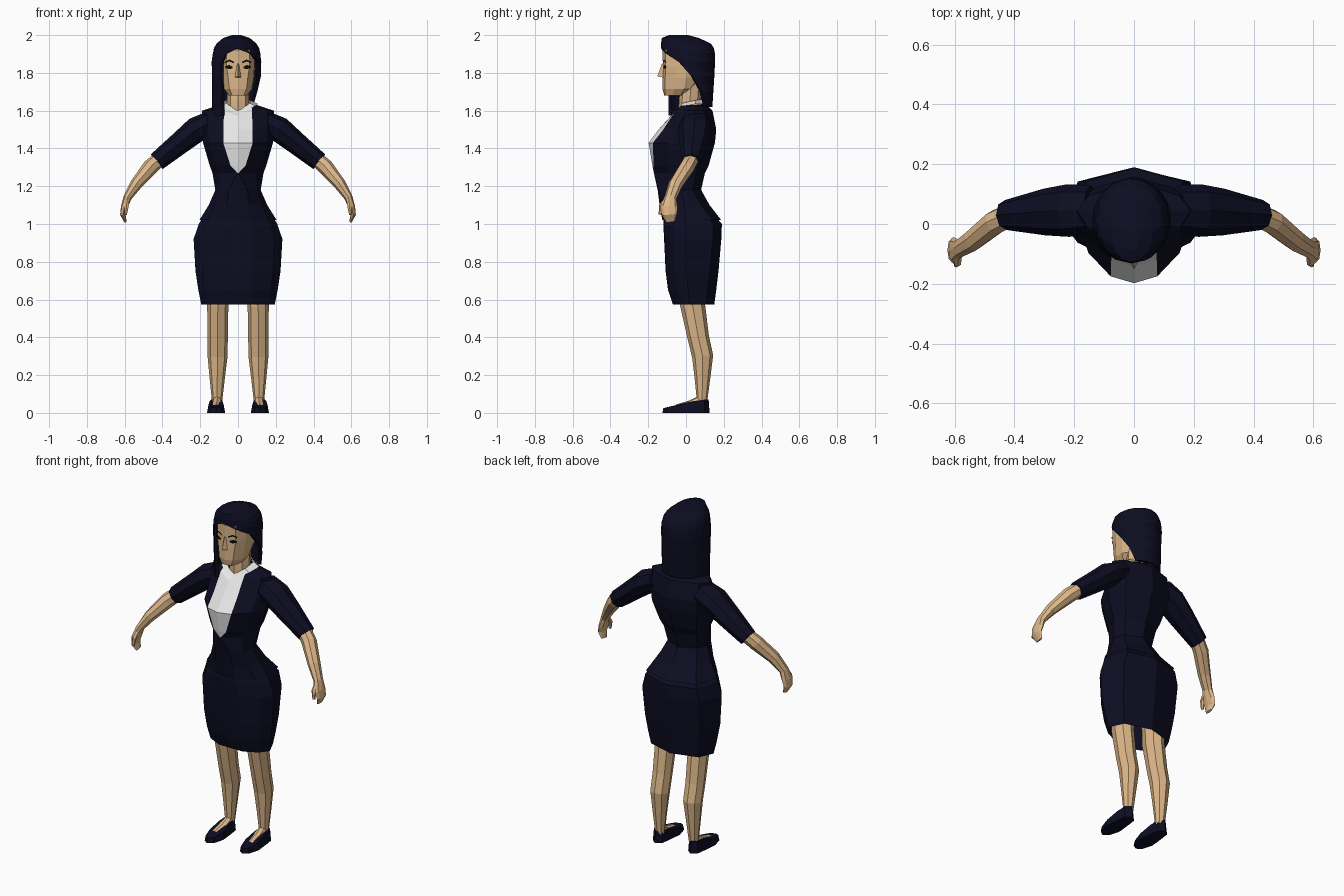
import bpy
import bmesh
from math import sin, cos, pi, radians
from mathutils import Vector

if "Cube" in bpy.data.objects:
    bpy.data.objects.remove(bpy.data.objects["Cube"], do_unlink=True)


def material(name, rgb):
    mat = bpy.data.materials.new(name)
    mat.use_nodes = True
    colour = (*rgb, 1)
    mat.diffuse_color = colour
    shader = next(n for n in mat.node_tree.nodes if n.type == "BSDF_PRINCIPLED")
    shader.inputs["Base Color"].default_value = colour
    shader.inputs["Roughness"].default_value = 0.9
    return mat


navy = material("navy", (0.004, 0.004, 0.016))
skin = material("skin", (0.72, 0.47, 0.25))
white = material("white", (0.8, 0.8, 0.8))
black = material("black", (0.003, 0.003, 0.004))


def build(name, verts, faces, mats, slots=None, fix_normals=True):
    """Make a flat shaded object from generated points."""
    mesh = bpy.data.meshes.new(name)
    mesh.from_pydata([tuple(v) for v in verts], [], faces)
    for mat in mats:
        mesh.materials.append(mat)
    if slots:
        for polygon, slot in zip(mesh.polygons, slots):
            polygon.material_index = slot
    if fix_normals:
        bm = bmesh.new()
        bm.from_mesh(mesh)
        bmesh.ops.recalc_face_normals(bm, faces=bm.faces)
        bm.to_mesh(mesh)
        bm.free()
    obj = bpy.data.objects.new(name, mesh)
    bpy.context.collection.objects.link(obj)
    return obj


def loft(name, rings, mats, cap_start=True, cap_end=True, rule=None):
    """Join closed rings of equal length with quads."""
    n = len(rings[0])
    verts = [Vector(p) for ring in rings for p in ring]
    faces, slots = [], []
    for r in range(len(rings) - 1):
        for i in range(n):
            j = (i + 1) % n
            face = (r * n + i, r * n + j, r * n + n + j, r * n + n + i)
            height = sum(verts[k].z for k in face) / len(face)
            faces.append(face)
            slots.append(rule(i, n, height) if rule else 0)
    if cap_start:
        faces.append(tuple(range(n)))
        slots.append(0)
    if cap_end:
        faces.append(tuple(range(len(verts) - n, len(verts))))
        slots.append(0)
    return build(name, verts, faces, mats, slots)


def mirrored(half, centre=0):
    """Complete a half outline that runs from the front to the back."""
    other = [(-x, y, z) for x, y, z in reversed(half) if x]
    return [(x + centre, y, z) for x, y, z in list(half) + other]


def tube(name, stations, mat, side=1, sides=8):
    """Stations hold a centre, the radius along y and the radius across."""
    centres = [Vector((s[0] * side, s[1], s[2])) for s in stations]
    rings = []
    for k, (centre, station) in enumerate(zip(centres, stations)):
        along = centres[min(k + 1, len(centres) - 1)] - centres[max(k - 1, 0)]
        along.normalize()
        depth = Vector((0, 1, 0))
        depth = (depth - along * depth.dot(along)).normalized()
        across = along.cross(depth)
        angles = [2 * pi * i / sides for i in range(sides)]
        rings.append([centre + depth * cos(a) * station[3]
                      + across * sin(a) * station[4] for a in angles])
    return loft(name, rings, [mat])


def body_ring(z, front, panel_x, panel_y, width, side_y, back, dip=0):
    """Twelve-sided cross-section with a central front panel."""
    corner_x = panel_x + (width - panel_x) * 0.7
    corner_y = panel_y + (side_y - panel_y) * 0.45
    return mirrored([(0, front, z - dip), (panel_x, panel_y, z),
                     (corner_x, corner_y, z), (width, side_y, z),
                     (width * 0.8, back - 0.045, z), (0, back, z)])


# Jacket with the blouse as its central front panel
jacket_rings = [body_ring(*row) for row in (
    (1.63, -0.04, 0.07, -0.02, 0.1, 0.04, 0.11, 0.03),
    (1.6, -0.08, 0.075, -0.055, 0.19, 0.045, 0.14, 0.03),
    (1.5, -0.145, 0.076, -0.12, 0.19, 0.03, 0.16),
    (1.43, -0.198, 0.078, -0.175, 0.185, 0, 0.153),
    (1.31, -0.178, 0.04, -0.172, 0.15, 0, 0.12),
    (1.27, -0.17, 0.003, -0.17, 0.135, -0.01, 0.1),
    (1.18, -0.15, 0.05, -0.145, 0.12, -0.03, 0.08),
    (1.1, -0.14, 0.06, -0.13, 0.155, -0.01, 0.125),
    (1.02, -0.125, 0.06, -0.12, 0.205, 0, 0.187))]
loft("jacket_and_blouse", jacket_rings, [navy, white], False, False,
     lambda i, n, z: int(i in (0, n - 1) and z > 1.27))

# Skirt, open at the hem
skirt_rings = [body_ring(*row) for row in (
    (1.06, -0.115, 0.06, -0.11, 0.17, 0, 0.14),
    (1, -0.12, 0.07, -0.118, 0.208, 0, 0.19),
    (0.92, -0.116, 0.08, -0.114, 0.235, 0, 0.187),
    (0.75, -0.108, 0.08, -0.106, 0.225, 0, 0.172),
    (0.65, -0.095, 0.08, -0.093, 0.21, 0.01, 0.16),
    (0.575, -0.07, 0.08, -0.068, 0.195, 0.02, 0.15))]
loft("skirt", skirt_rings, [navy], True, False)

# Shirt collar around the neck
collar_inner = [(0, -0.047, 1.595), (0.062, -0.02, 1.64),
                (0.068, 0.05, 1.655), (0, 0.09, 1.66)]
collar_outer = [(0, -0.07, 1.575), (0.09, -0.03, 1.625),
                (0.105, 0.05, 1.635), (0, 0.125, 1.635)]
loft("collar", [mirrored(collar_inner), mirrored(collar_outer)],
     [white], False, False)

# Neck
tube("neck", [(0, 0.02, 1.56, 0.06, 0.058), (0, 0.02, 1.65, 0.058, 0.058),
              (0, 0.03, 1.77, 0.055, 0.058)], skin)


def head_ring(z, front, plane_x, plane_y, width, side_y, back):
    return mirrored([(0, front, z), (plane_x, plane_y, z),
                     (width * 0.96, (plane_y + side_y) / 2, z),
                     (width, side_y, z), (width * 0.75, back - 0.03, z),
                     (0, back, z)])


# Head with a planar face and a wedge nose
loft("head", [head_ring(*row) for row in (
    (1.68, -0.115, 0.03, -0.11, 0.05, -0.03, 0),
    (1.715, -0.125, 0.045, -0.112, 0.076, -0.01, 0.05),
    (1.775, -0.125, 0.052, -0.11, 0.086, 0, 0.1),
    (1.83, -0.122, 0.06, -0.108, 0.09, 0.01, 0.12),
    (1.92, -0.125, 0.06, -0.108, 0.09, 0.02, 0.13),
    (1.965, -0.09, 0.04, -0.08, 0.06, 0.02, 0.09))], [skin])
loft("nose", [mirrored([(0, -0.152, 1.782), (0.018, -0.118, 1.775)]),
              mirrored([(0, -0.127, 1.85), (0.007, -0.115, 1.85)])], [skin])


def face_plate(name, columns, side):
    """Thin strip lying on the face; columns hold x, y, bottom and top."""
    verts = [(x * side, y, z) for x, y, low, high in columns
             for z in (low, high)]
    faces = [(k, k + 2, k + 3, k + 1) if side > 0 else (k, k + 1, k + 3, k + 2)
             for k in range(0, len(verts) - 2, 2)]
    build(name, verts, faces, [black], fix_normals=False)


# Hair shell: each row sweeps around the back between two edge angles
hair_rows = (  # height, width, centre y, depth, right edge, left edge
    (2, 0.025, -0.04, 0.05, 180, 180),
    (1.985, 0.07, -0.03, 0.098, 180, 180),
    (1.955, 0.106, 0, 0.132, 180, 180),
    (1.93, 0.12, 0.008, 0.14, 180, 180),
    (1.905, 0.126, 0.01, 0.143, 155, 148),
    (1.86, 0.132, 0.012, 0.142, 142, 112),
    (1.78, 0.13, 0.012, 0.138, 140, 82),
    (1.7, 0.13, 0.012, 0.133, 142, 58),
    (1.62, 0.13, 0.012, 0.128, 144, 42))
segments = 16
hair_verts, hair_faces = [], []
for row, (z, wide, mid, deep, right, left) in enumerate(hair_rows):
    for i in range(segments + 1):
        angle = radians(-right + (right + left) * i / segments)
        drop = 0.045 if row == len(hair_rows) - 1 and angle < -pi / 2 else 0
        x = wide * sin(angle) - 0.008
        hair_verts.append((x, mid + deep * cos(angle), z - drop))
        if row and i:
            k = row * (segments + 1) + i
            up = k - segments - 1
            hair_faces.append((up - 1, up, k, k - 1))
hair_faces.append(tuple(reversed(range(segments))))
hair = build("hair", hair_verts, hair_faces, [navy], fix_normals=False)
thickness = hair.modifiers.new("thickness", "SOLIDIFY")
thickness.thickness = 0.02
thickness.offset = -1

# Shoe outline around its own middle: x, y, rim height
shoe_outline = ((0, -0.125, 0.025), (0.03, -0.105, 0.03), (0.048, -0.04, 0.04),
                (0.04, 0.04, 0.062), (0.032, 0.1, 0.07), (0, 0.125, 0.07))

for label, side in (("left", 1), ("right", -1)):
    # Eyes and brows
    face_plate(label + "_eye", [(0.028, -0.12, 1.824, 1.832),
                                (0.046, -0.116, 1.82, 1.842),
                                (0.066, -0.106, 1.826, 1.836)], side)
    face_plate(label + "_brow", [(0.02, -0.122, 1.85, 1.858),
                                 (0.046, -0.116, 1.861, 1.871),
                                 (0.068, -0.106, 1.853, 1.86)], side)

    # Sleeve, forearm with hand, and thumb
    tube(label + "_sleeve", [(0.14, 0.05, 1.54, 0.08, 0.06),
                             (0.22, 0.045, 1.5, 0.088, 0.068),
                             (0.3, 0.04, 1.435, 0.078, 0.06),
                             (0.43, 0.03, 1.33, 0.05, 0.05)], navy, side)
    tube(label + "_forearm_and_hand", [(0.415, 0.03, 1.345, 0.04, 0.04),
                                       (0.465, 0.005, 1.3, 0.042, 0.042),
                                       (0.54, -0.055, 1.21, 0.038, 0.032),
                                       (0.585, -0.082, 1.14, 0.032, 0.022),
                                       (0.602, -0.09, 1.09, 0.046, 0.018),
                                       (0.61, -0.088, 1.05, 0.04, 0.014),
                                       (0.596, -0.082, 1.012, 0.024, 0.007)],
         skin, side)
    tube(label + "_thumb", [(0.588, -0.1, 1.13, 0.015, 0.014),
                            (0.59, -0.13, 1.095, 0.014, 0.013),
                            (0.595, -0.137, 1.05, 0.008, 0.008)],
         skin, side, 6)

    # Leg and instep
    tube(label + "_leg", [(0.105, 0.035, 0.8, 0.07, 0.06),
                          (0.107, 0.035, 0.57, 0.066, 0.056),
                          (0.108, 0.065, 0.4, 0.057, 0.054),
                          (0.108, 0.088, 0.3, 0.056, 0.053),
                          (0.11, 0.087, 0.18, 0.041, 0.04),
                          (0.111, 0.085, 0.05, 0.026, 0.026)], skin, side)
    tube(label + "_instep", [(0.111, 0.08, 0.065, 0.028, 0.024),
                             (0.114, 0.02, 0.04, 0.025, 0.028),
                             (0.116, -0.05, 0.025, 0.02, 0.024)], skin, side)

    # Shoe
    sole = [(x, y, 0) for x, y, rim in shoe_outline]
    upper = [(x * 0.85, y * 0.96, rim) for x, y, rim in shoe_outline]
    loft(label + "_shoe", [mirrored(sole, 0.116 * side),
                           mirrored(upper, 0.116 * side)], [navy])
